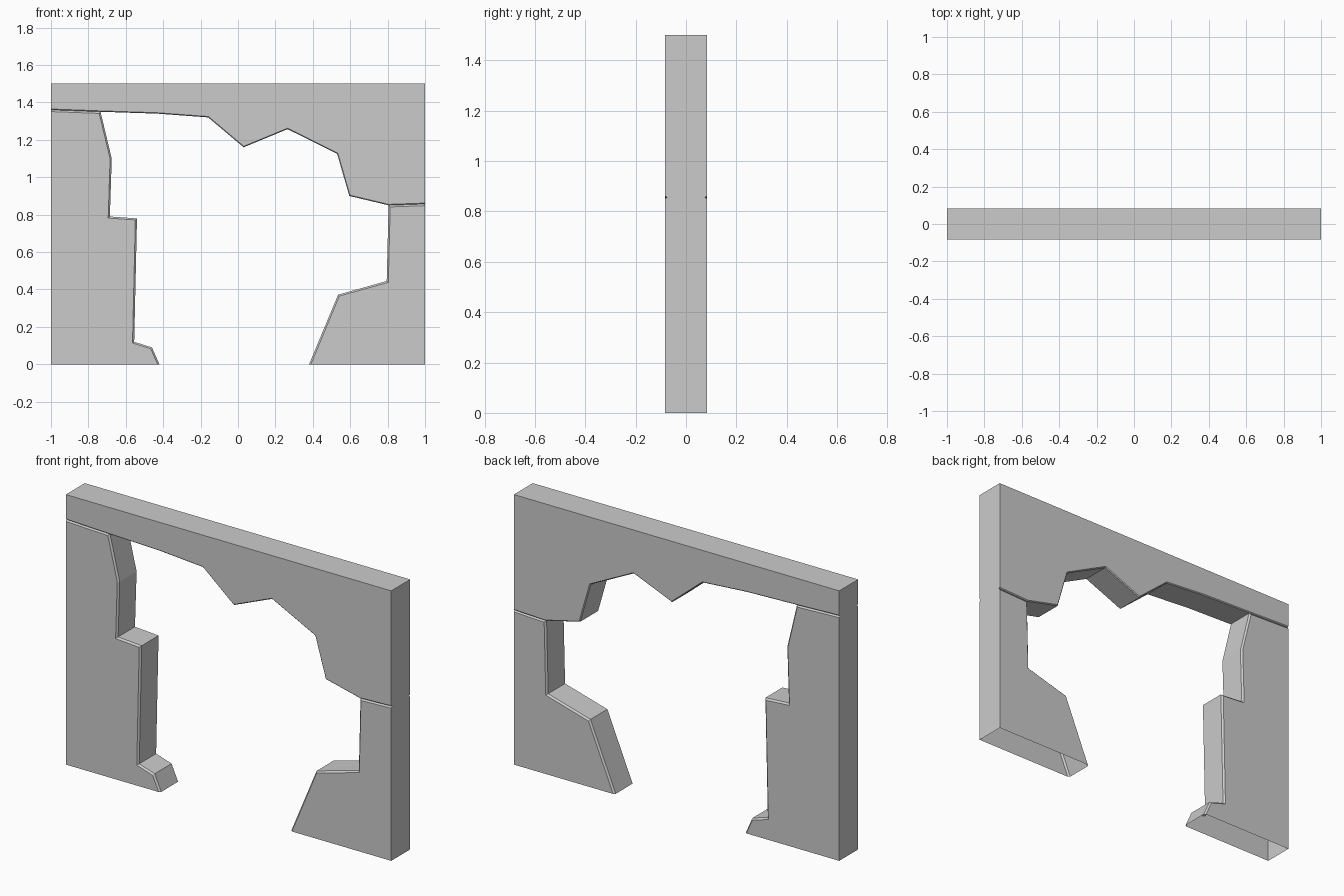
import bpy, bmesh

if "Cube" in bpy.data.objects:
    bpy.data.objects.remove(bpy.data.objects["Cube"])

HALF = 0.083  # half wall thickness


def wall_piece(name, outer, broken, chamfer):
    """Extrude an x-z outline through the wall; chamfer only the broken run."""
    outline = broken + outer
    n = len(outline)
    bm = bmesh.new()
    front = [bm.verts.new((x, -HALF, z)) for x, z in outline]
    back = [bm.verts.new((x, HALF, z)) for x, z in outline]
    bm.faces.new(front)
    bm.faces.new(back[::-1])
    for i in range(n):
        j = (i + 1) % n
        bm.faces.new((front[i], back[i], back[j], front[j]))
    bmesh.ops.recalc_face_normals(bm, faces=bm.faces)

    # chamfer along the broken rim, front and back
    rim = [bm.edges.get((ring[i], ring[i + 1]))
           for ring in (front, back) for i in range(len(broken) - 1)]
    bmesh.ops.bevel(bm, geom=rim, offset=chamfer, offset_type='OFFSET',
                    segments=1, profile=0.5, affect='EDGES', clamp_overlap=True)

    # the underside standing on the floor is open
    floor = [f for f in bm.faces if all(abs(v.co.z) < 1e-5 for v in f.verts)]
    bmesh.ops.delete(bm, geom=floor, context='FACES')

    mesh = bpy.data.meshes.new(name)
    bm.to_mesh(mesh)
    bm.free()
    obj = bpy.data.objects.new(name, mesh)
    bpy.context.collection.objects.link(obj)
    return obj


# Left post
wall_piece("left_wall", [(-1, 0)],
           [(-0.42, 0), (-0.46, 0.09), (-0.555, 0.12), (-0.54, 0.78),
            (-0.685, 0.79), (-0.675, 1.10), (-0.735, 1.35), (-1, 1.36)], 0.009)

# Right post
wall_piece("right_wall", [(0.38, 0), (1, 0)][1:],
           [(1, 0.857), (0.805, 0.85), (0.795, 0.445), (0.535, 0.372),
            (0.38, 0)], 0.009)

# Upper wall spanning the opening
wall_piece("upper_wall", [(1, 1.5), (-1, 1.5)],
           [(-1, 1.36), (-0.735, 1.35), (-0.43, 1.34), (-0.16, 1.32),
            (0.03, 1.16), (0.265, 1.257), (0.53, 1.125), (0.595, 0.90),
            (0.805, 0.85), (1, 0.857)], 0.005)
